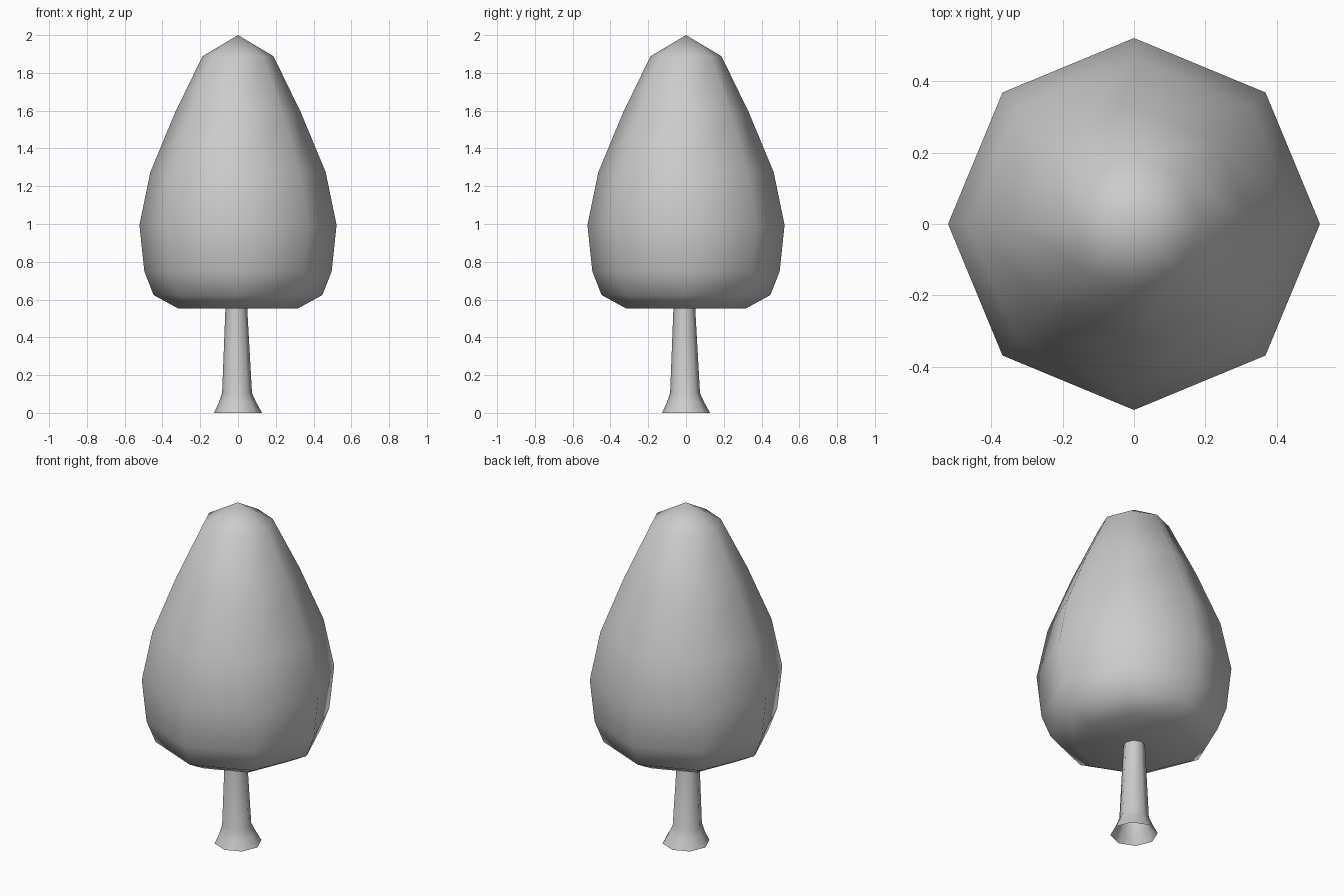
import bpy, bmesh
from math import cos, sin, pi

if "Cube" in bpy.data.objects:
    bpy.data.objects.remove(bpy.data.objects["Cube"])

SIDES = 8


def lathe(name, profile, apex=None, cap_bottom=False):
    """Stack of octagonal rings; profile rows are radius, z, centre offset."""
    bm = bmesh.new()
    rings = []
    for r, z, off in profile:
        rings.append([bm.verts.new((off + r * cos(2 * pi * i / SIDES),
                                    off + r * sin(2 * pi * i / SIDES), z))
                      for i in range(SIDES)])
    for a, b in zip(rings, rings[1:]):
        for i in range(SIDES):
            j = (i + 1) % SIDES
            bm.faces.new((a[i], a[j], b[j], b[i]))
    if apex is not None:
        tip = bm.verts.new((0, 0, apex))
        for i in range(SIDES):
            bm.faces.new((rings[-1][i], rings[-1][(i + 1) % SIDES], tip))
    if cap_bottom:
        bm.faces.new(rings[0][::-1])
    for f in bm.faces:
        f.smooth = True
    me = bpy.data.meshes.new(name)
    bm.to_mesh(me)
    bm.free()
    ob = bpy.data.objects.new(name, me)
    bpy.context.collection.objects.link(ob)
    return ob


# Flared trunk, open underneath, leaning very slightly
lathe("trunk", [(0.127, 0, 0), (0.099, 0.055, -0.002), (0.079, 0.105, -0.005),
                (0.057, 0.57, -0.009)])

# Egg-shaped foliage with a flat underside and pointed top
lathe("foliage", [(0.317, 0.553, 0), (0.447, 0.624, 0), (0.496, 0.75, 0),
                  (0.522, 0.995, 0), (0.464, 1.275, 0), (0.333, 1.59, 0),
                  (0.188, 1.888, 0)], apex=2.0, cap_bottom=True)
